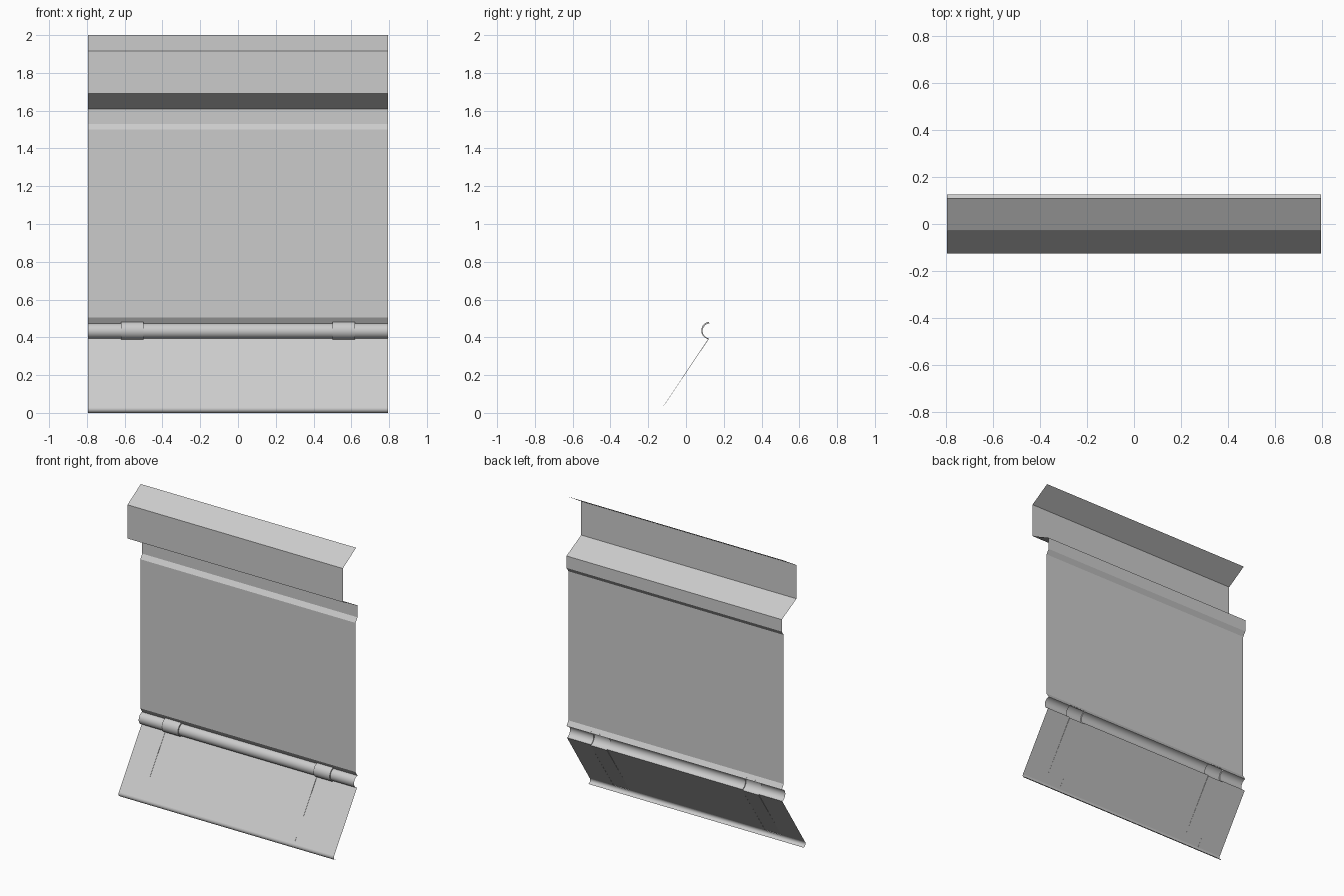
import bpy, bmesh
from math import cos, sin, radians

if "Cube" in bpy.data.objects:
    bpy.data.objects.remove(bpy.data.objects["Cube"])

HALF = 0.795
KNUCKLES = [(-0.62, -0.50), (0.50, 0.62)]


def arc(cy, cz, r, a0, a1, n):
    """Points (y, z) on an arc, angles in degrees."""
    return [(cy + r * cos(radians(a0 + (a1 - a0) * i / n)),
             cz + r * sin(radians(a0 + (a1 - a0) * i / n))) for i in range(n + 1)]


def build(name, spans, walls=()):
    """Sweep each (profile, x0, x1) along x; fill side walls between two profiles."""
    bm = bmesh.new()
    for prof, x0, x1 in spans:
        a = [bm.verts.new((x0, y, z)) for y, z in prof]
        b = [bm.verts.new((x1, y, z)) for y, z in prof]
        for i in range(len(prof) - 1):
            bm.faces.new((a[i], a[i + 1], b[i + 1], b[i]))
    for p, q, x, outward in walls:
        a = [bm.verts.new((x, y, z)) for y, z in p]
        b = [bm.verts.new((x, y, z)) for y, z in q]
        for i in range(len(p) - 1):
            f = (a[i], a[i + 1], b[i + 1], b[i])
            bm.faces.new(f if outward else f[::-1])
    mesh = bpy.data.meshes.new(name)
    bm.to_mesh(mesh)
    bm.free()
    obj = bpy.data.objects.new(name, mesh)
    bpy.context.collection.objects.link(obj)
    bpy.ops.object.select_all(action='DESELECT')
    obj.select_set(True)
    bpy.context.view_layer.objects.active = obj
    bpy.ops.object.shade_smooth_by_angle(angle=radians(28))
    return obj


# folded upper sheet: sloped top lip, front fascia, recess and main panel
build("folded_panel", [([(0.11, 2.0), (-0.03, 1.915), (-0.03, 1.69), (0.125, 1.61),
                         (0.125, 1.53), (0.105, 1.50), (0.105, 0.505), (0.124, 0.474)],
                        -HALF, HALF)])

# half-round hinge and hanging flap, plain and raised versions
plain = arc(0.128, 0.434, 0.040, 95, 258, 16) + [(-0.1215, 0.031)]
raised = arc(0.128, 0.436, 0.047, 100, 260, 16) + [(-0.1225, 0.0315)]

edges = [-HALF] + [x for k in KNUCKLES for x in k] + [HALF]
spans = [(raised if i % 2 else plain, edges[i], edges[i + 1]) for i in range(5)]
walls = [(plain, raised, x, i % 2 == 1) for i, x in enumerate(edges[1:-1])]
build("hinged_flap", spans, walls)

# rolled lower edge of the flap
build("rolled_edge", [(arc(-0.105, 0.02, 0.02, 146, 270, 8), -HALF, HALF)])
